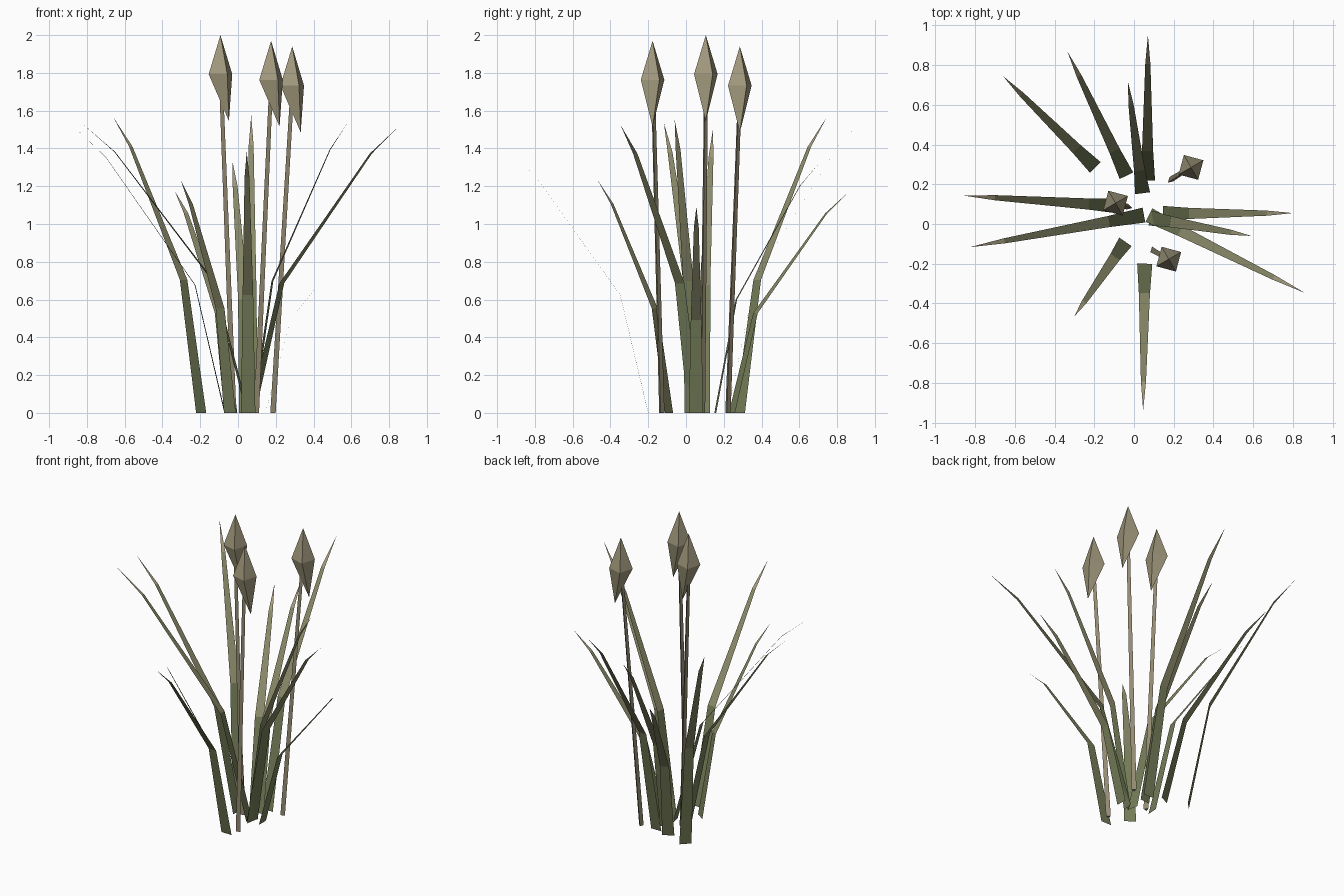
import bpy, math
from mathutils import Vector

if "Cube" in bpy.data.objects:
    bpy.data.objects.remove(bpy.data.objects["Cube"])


def material(name, rgb):
    m = bpy.data.materials.new(name)
    m.diffuse_color = (*rgb, 1)
    m.use_nodes = True
    m.node_tree.nodes["Principled BSDF"].inputs["Base Color"].default_value = m.diffuse_color
    return m


GREEN = material("leaf_green", (0.18, 0.21, 0.10))
OLIVE = material("leaf_olive", (0.25, 0.25, 0.14))
DRY = material("leaf_dry", (0.36, 0.32, 0.20))
STEM = material("stem_tan", (0.29, 0.255, 0.165))
HEAD = material("seed_head_tan", (0.36, 0.32, 0.205))


def build(name, verts, faces, mats, indices=None):
    me = bpy.data.meshes.new(name)
    me.from_pydata(verts, [], faces)
    for m in mats:
        me.materials.append(m)
    if indices:
        for p, i in zip(me.polygons, indices):
            p.material_index = i
    me.update()
    ob = bpy.data.objects.new(name, me)
    bpy.context.collection.objects.link(ob)
    return ob


def leaf(name, base, tip, height, width=0.076):
    """Flat strip bending outward in three segments to a point."""
    b, t = Vector((*base, 0)), Vector((*tip, 0))
    out = t - b
    side = Vector((-out.y, out.x, 0)).normalized() * width / 2
    verts = []
    for o, z, w in ((0, 0, 1), (0.2, 0.45, 0.74), (0.8, 0.9, 0.34)):
        c = b + out * o + Vector((0, 0, height * z))
        verts += [c - side * w, c + side * w]
    verts.append(t + Vector((0, 0, height)))
    build(name, verts, [(0, 1, 3, 2), (2, 3, 5, 4), (4, 5, 6)],
          [GREEN, OLIVE, DRY], [0, 1, 2])


def ring(c, r, turn, n):
    return [Vector(c) + Vector((r * math.cos(a), r * math.sin(a), 0))
            for a in (math.radians(turn + 360 * i / n) for i in range(n))]


def stalk(n, base, top, mid_z):
    """Tapered three-sided stem carrying a four-sided seed head."""
    sides = [(i, (i + 1) % 3, (i + 1) % 3 + 3, i + 3) for i in range(3)]
    build(f"stem_{n}", ring((*base, 0), 0.017, -15, 3) + ring((*top, mid_z), 0.012, -15, 3),
          sides + [(2, 1, 0), (3, 4, 5)], [STEM])
    x, y = top
    verts = ring((x, y, mid_z), 0.072, 30, 4)
    verts += [Vector((x, y, mid_z + 0.207)), Vector((x + 0.045, y, mid_z - 0.248))]
    faces = []
    for i in range(4):
        j = (i + 1) % 4
        faces += [(i, j, 4), (j, i, 5)]
    build(f"seed_head_{n}", verts, faces, [HEAD])


# Leaves: base xy, tip xy, height
LEAVES = [
    ((-0.195, 0.285), (-0.66, 0.745), 1.565),
    ((-0.038, 0.243), (-0.335, 0.868), 1.175),
    ((0.043, 0.155), (-0.03, 0.715), 1.335),
    ((0.068, 0.22), (0.07, 0.953), 1.575),
    ((-0.07, 0.09), (-0.858, 0.143), 1.505),
    ((0.05, 0.045), (-0.828, -0.117), 1.535),
    ((0.145, 0.053), (0.80, 0.055), 1.09),
    ((0.08, 0.03), (0.59, -0.06), 1.55),
    ((0.075, 0.045), (0.86, -0.347), 1.525),
    ((-0.043, -0.09), (-0.302, -0.467), 1.23),
    ((0.054, -0.20), (0.046, -0.94), 1.385),
]
for i, args in enumerate(LEAVES, 1):
    leaf(f"leaf_{i}", *args)

# Seed stalks
stalk(1, (-0.025, 0.085), (-0.093, 0.105), 1.793)
stalk(2, (0.095, -0.13), (0.175, -0.177), 1.763)
stalk(3, (0.183, 0.22), (0.287, 0.285), 1.733)
